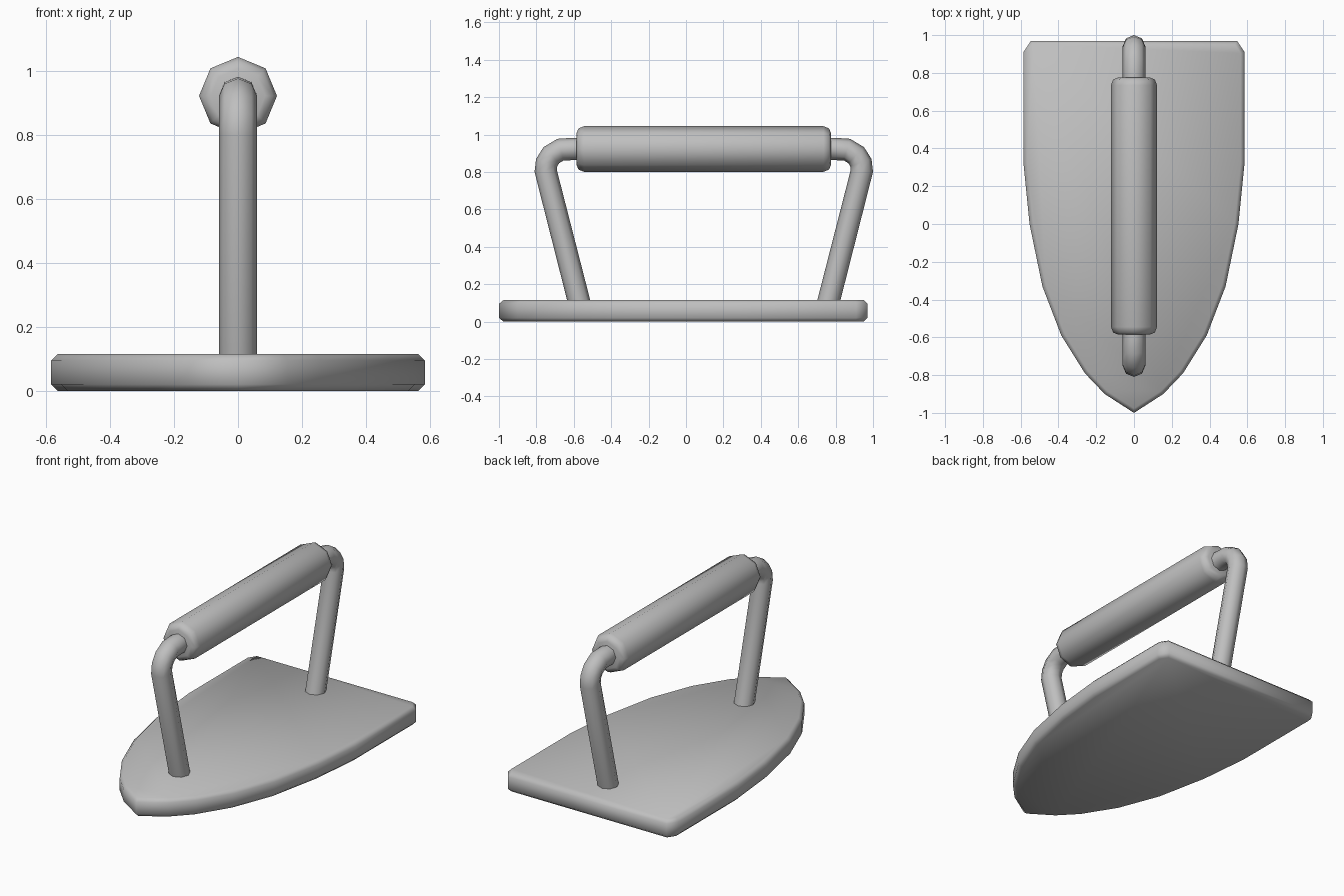
import bpy, bmesh, math
from mathutils import Vector

cube = bpy.data.objects.get("Cube")
if cube:
    bpy.data.objects.remove(cube, do_unlink=True)

iron = bpy.data.materials.new("iron_grey")
iron.use_nodes = True
GREY = (0.52, 0.52, 0.52, 1)
iron.diffuse_color = GREY
iron.node_tree.nodes["Principled BSDF"].inputs["Base Color"].default_value = GREY

SIDES = 8
MID_Y = 0.095      # handle symmetry plane
GRIP_Z = 0.923


def finish(bm, name, angle):
    bmesh.ops.recalc_face_normals(bm, faces=bm.faces)
    mesh = bpy.data.meshes.new(name)
    bm.to_mesh(mesh)
    bm.free()
    mesh.materials.append(iron)
    obj = bpy.data.objects.new(name, mesh)
    bpy.context.collection.objects.link(obj)
    bpy.ops.object.select_all(action='DESELECT')
    obj.select_set(True)
    bpy.context.view_layer.objects.active = obj
    bpy.ops.object.shade_smooth_by_angle(angle=math.radians(angle))
    return obj


def tube(name, path, radii, angle):
    """Octagonal tube along (y, z) points, mitred at each bend."""
    bm = bmesh.new()
    pts = [Vector((0, y, z)) for y, z in path]
    rings = []
    for i, (p, r) in enumerate(zip(pts, radii)):
        before = (p - pts[max(i - 1, 0)]).normalized()
        after = (pts[min(i + 1, len(pts) - 1)] - p).normalized()
        t = (before + after).normalized()
        up = Vector((0, -t.z, t.y))
        ring = []
        for k in range(SIDES):
            a = math.tau * k / SIDES
            ring.append(bm.verts.new(p + r * (Vector((math.sin(a), 0, 0)) + up * math.cos(a))))
        rings.append(ring)
    for a, b in zip(rings, rings[1:]):
        for k in range(SIDES):
            n = (k + 1) % SIDES
            bm.faces.new((a[k], a[n], b[n], b[k]))
    bm.faces.new(rings[0])
    bm.faces.new(rings[-1])
    return finish(bm, name, angle)


# Sole plate: half outline from nose to heel, mirrored, extruded and softened
half = [(0.155, -0.9), (0.26, -0.79), (0.385, -0.59), (0.485, -0.33),
        (0.553, 0.0), (0.585, 0.32), (0.585, 0.91), (0.545, 0.97)]
outline = [(0, -1.0)] + half + [(-x, y) for x, y in reversed(half)]
bm = bmesh.new()
base = bm.faces.new([bm.verts.new((x, y, 0)) for x, y in outline])
top = bmesh.ops.extrude_face_region(bm, geom=[base])["geom"]
bmesh.ops.translate(bm, vec=(0, 0, 0.115),
                    verts=[v for v in top if isinstance(v, bmesh.types.BMVert)])
rims = [e for e in bm.edges if abs(e.verts[0].co.z - e.verts[1].co.z) < 0.001]
bmesh.ops.bevel(bm, geom=rims, offset=0.02, segments=1, affect='EDGES')
finish(bm, "sole_plate", 50)

# Bent handle rod: front leg and bend, mirrored to the back
front = [(-0.56, 0.06), (-0.75, 0.805), (-0.745, 0.85), (-0.72, 0.89),
         (-0.67, 0.92), (-0.6, GRIP_Z)]
path = front + [(2 * MID_Y - y, z) for y, z in reversed(front)]
tube("handle_rod", path, [0.06] * len(path), 50)

# Grip sleeve with rounded ends
ends = [(0.68, 0.085), (0.67, 0.11), (0.64, 0.122)]
profile = [(MID_Y - d, r) for d, r in ends] + [(MID_Y + d, r) for d, r in reversed(ends)]
tube("grip", [(y, GRIP_Z) for y, r in profile], [r for y, r in profile], 60)
